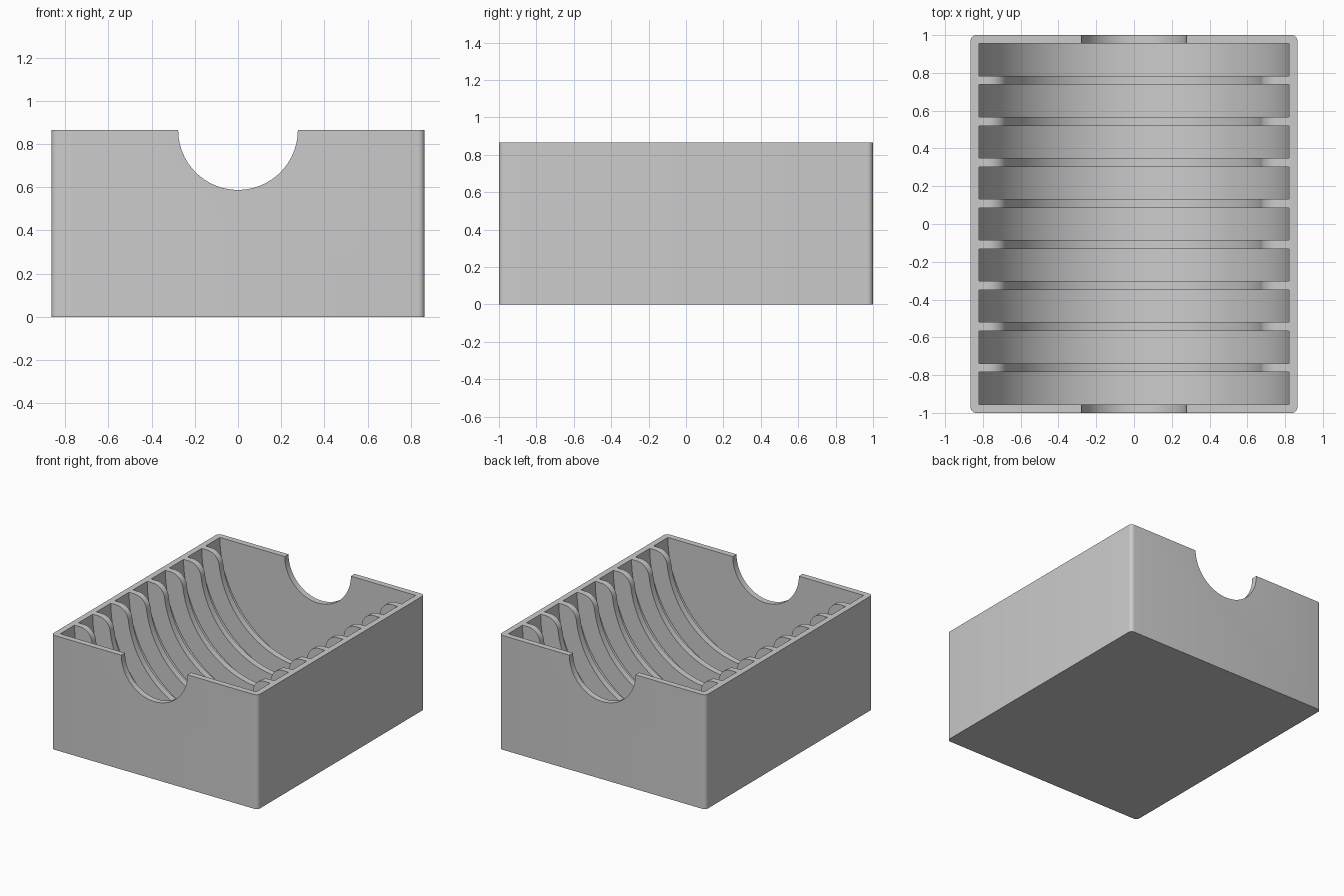
import bpy, bmesh, math
from math import sin, cos, pi

old = bpy.data.objects.get("Cube")
if old:
    bpy.data.objects.remove(old, do_unlink=True)

W, L, H = 1.73, 2.0, 0.865       # block size
WALL, RIB, SLOTS = 0.045, 0.047, 9
SLOT_R, RIB_R, NOTCH_R, FILLET = 0.82, 0.68, 0.277, 0.1

grey = bpy.data.materials.new("light_grey")
grey.use_nodes = True
colour = (0.6, 0.6, 0.6, 1)
grey.diffuse_color = colour
grey.node_tree.nodes["Principled BSDF"].inputs["Base Color"].default_value = colour


def make_object(name, bm):
    bmesh.ops.recalc_face_normals(bm, faces=bm.faces)
    mesh = bpy.data.meshes.new(name)
    bm.to_mesh(mesh)
    bm.free()
    mesh.materials.append(grey)
    obj = bpy.data.objects.new(name, mesh)
    bpy.context.collection.objects.link(obj)
    return obj


def prism(name, profile, y0, y1):
    """Extrude an x-z profile along y."""
    bm = bmesh.new()
    face = bm.faces.new([bm.verts.new((x, y0, z)) for x, z in profile])
    new = bmesh.ops.extrude_face_region(bm, geom=[face])["geom"]
    verts = [v for v in new if isinstance(v, bmesh.types.BMVert)]
    bmesh.ops.translate(bm, verts=verts, vec=(0, y1 - y0, 0))
    return make_object(name, bm)


def arc(cx, cz, r, a0, a1, n):
    steps = [a0 + (a1 - a0) * i / n for i in range(n + 1)]
    return [(cx + r * cos(a), cz + r * sin(a)) for a in steps]


def trough(r, n):
    """Half circle hanging from the top face, carried on above it."""
    return [(r, H + 0.1)] + arc(0, H, r, 0, -pi, n) + [(-r, H + 0.1)]


# Block with rounded upright corners
bm = bmesh.new()
bmesh.ops.create_cube(bm, size=1)
bmesh.ops.scale(bm, verts=bm.verts, vec=(W, L, H))
bmesh.ops.translate(bm, verts=bm.verts, vec=(0, 0, H / 2))
upright = [e for e in bm.edges if abs(e.verts[0].co.z - e.verts[1].co.z) > 0.1]
bmesh.ops.bevel(bm, geom=upright, offset=0.03, segments=6, profile=0.5, affect='EDGES')
tray = make_object("slotted_tray", bm)

# Opening between the ribs, with rounded shoulders at the top
xc = math.sqrt((RIB_R + FILLET) ** 2 - FILLET ** 2)
lean = math.asin(FILLET / (RIB_R + FILLET))
shoulder = arc(xc, H - FILLET, FILLET, pi / 2, pi - lean, 10)
bowl = arc(0, H, RIB_R, -lean, lean - pi, 64)
opening = [(xc, H + 0.1)] + shoulder + bowl[1:-1]
opening += [(-x, z) for x, z in reversed(shoulder)] + [(-xc, H + 0.1)]

inner = L / 2 - WALL
slot = (2 * inner - (SLOTS - 1) * RIB) / SLOTS
cutters = [prism("rib_opening_cutter", opening, -inner + slot / 2, inner - slot / 2),
           prism("end_notch_cutter", trough(NOTCH_R, 48), -L, L)]

# Row of round-bottomed slots
for i in range(SLOTS):
    y = -inner + i * (slot + RIB)
    cutters.append(prism("slot_cutter", trough(SLOT_R, 72), y, y + slot))

for cutter in cutters:
    cutter.hide_render = True
    mod = tray.modifiers.new("cut", 'BOOLEAN')
    mod.operation, mod.solver, mod.object = 'DIFFERENCE', 'EXACT', cutter

# Apply the cuts and remove the cutters
bpy.context.view_layer.update()
cut_mesh = bpy.data.meshes.new_from_object(
    tray.evaluated_get(bpy.context.evaluated_depsgraph_get()))
tray.modifiers.clear()
tray.data = cut_mesh
tray.data.materials.clear()
tray.data.materials.append(grey)
for cutter in cutters:
    bpy.data.objects.remove(cutter, do_unlink=True)

bpy.ops.object.select_all(action='DESELECT')
tray.select_set(True)
bpy.context.view_layer.objects.active = tray
bpy.ops.object.shade_smooth_by_angle(angle=math.radians(30))
